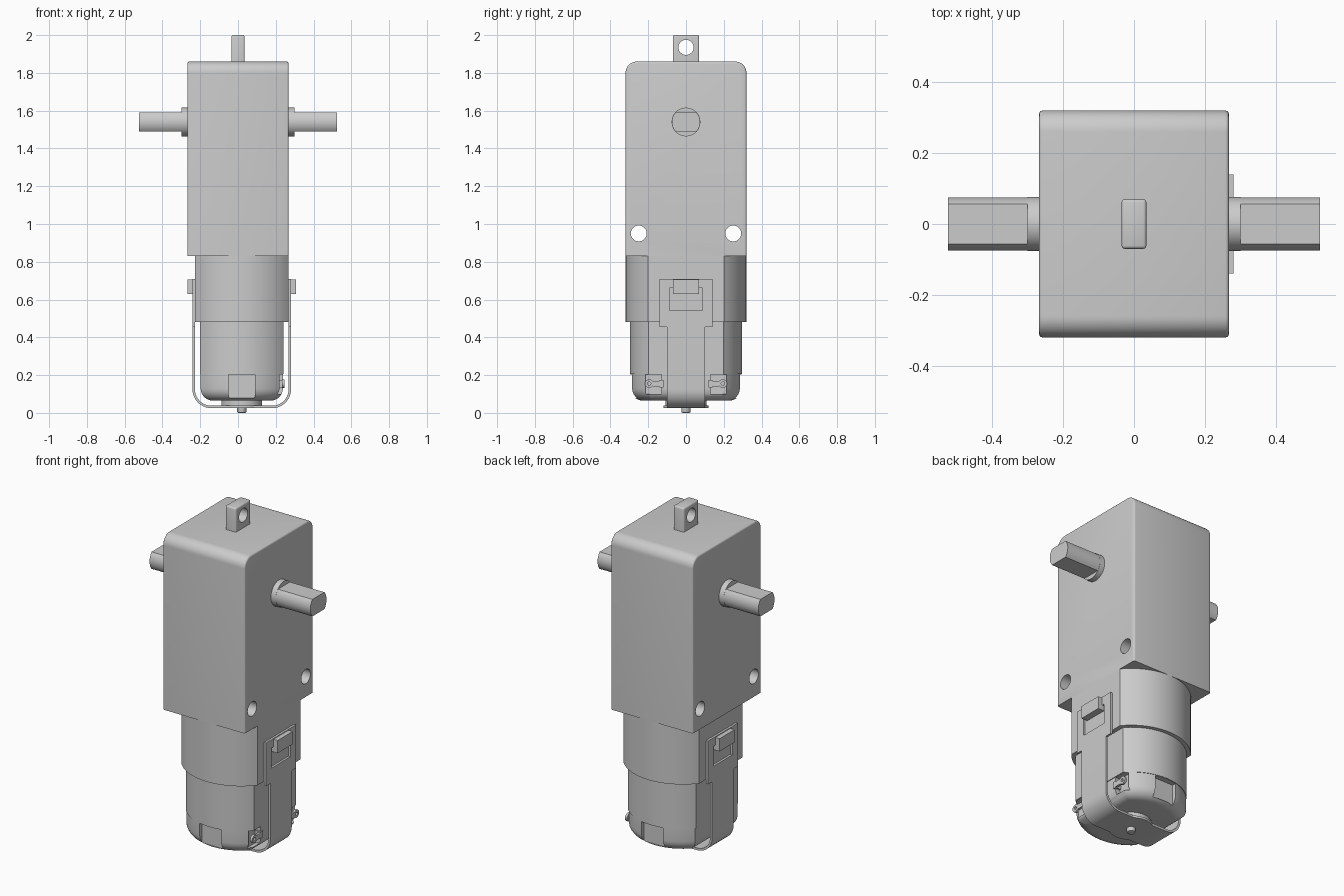
import bpy, bmesh
from math import sin, cos, pi, asin, radians
from mathutils import Vector

if "Cube" in bpy.data.objects:
    bpy.data.objects.remove(bpy.data.objects["Cube"])

GREY = (0.6, 0.6, 0.6, 1)
grey = bpy.data.materials.new("plain grey")
grey.use_nodes = True
grey.diffuse_color = GREY
grey.node_tree.nodes["Principled BSDF"].inputs["Base Color"].default_value = GREY

CX = 0.02        # motor axis, slightly off the gearbox centre
AXLE_Z = 1.54


def arc(cx, cy, r, a0, a1, n=10):
    return [(cx + r * cos(radians(a0 + (a1 - a0) * i / n)),
             cy + r * sin(radians(a0 + (a1 - a0) * i / n))) for i in range(n + 1)]


def circle(cx, cy, r, n=40):
    return arc(cx, cy, r, 0, 360, n)[:-1]


def rect(a0, a1, b0, b1):
    return [(a0, b0), (a1, b0), (a1, b1), (a0, b1)]


def prism(name, outline, axis, lo, hi, bevel=0, pick=None, segments=4):
    """Extrude an outline along an axis, then round the edges chosen by pick."""
    place = {"x": lambda a, b, t: (t, a, b),
             "y": lambda a, b, t: (a, t, b),
             "z": lambda a, b, t: (a, b, t)}[axis]
    bm = bmesh.new()
    base = bm.faces.new([bm.verts.new(place(a, b, lo)) for a, b in outline])
    ext = bmesh.ops.extrude_face_region(bm, geom=[base])
    moved = [g for g in ext["geom"] if isinstance(g, bmesh.types.BMVert)]
    bmesh.ops.translate(bm, verts=moved, vec=Vector(place(0, 0, hi - lo)))
    bmesh.ops.recalc_face_normals(bm, faces=bm.faces)
    if bevel:
        edges = [e for e in bm.edges if pick is None or pick(*[v.co for v in e.verts])]
        bmesh.ops.bevel(bm, geom=edges, offset=bevel, segments=segments,
                        profile=0.5, affect="EDGES")
    mesh = bpy.data.meshes.new(name)
    bm.to_mesh(mesh)
    bm.free()
    mesh.materials.append(grey)
    obj = bpy.data.objects.new(name, mesh)
    bpy.context.collection.objects.link(obj)
    return obj


def cut(obj, *cutters):
    """Subtract the cutters and remove them."""
    for c in cutters:
        c.hide_render = True
        mod = obj.modifiers.new("cut", "BOOLEAN")
        mod.operation, mod.solver, mod.object = "DIFFERENCE", "EXACT", c
        bpy.context.view_layer.objects.active = obj
        bpy.ops.object.modifier_apply(modifier=mod.name)
        bpy.data.objects.remove(c)


def flat_sided(r, half):
    """Circle with two flats facing +x and -x."""
    a = 90 - math_deg(asin(half / r))
    return arc(CX, 0, r, a, 180 - a, 24) + arc(CX, 0, r, 180 + a, 360 - a, 24)


def math_deg(a):
    return a * 180 / pi


# Gearbox: block with two rounded top edges and side rims softened
side = ([(-0.32, 0.83), (0.32, 0.83)] + arc(0.26, 1.8, 0.06, 0, 90)
        + arc(-0.26, 1.8, 0.06, 90, 180))
gearbox = prism("gearbox", side, "x", -0.268, 0.268, 0.01,
                lambda p, q: abs(p.x - q.x) < 0.01 and max(p.z, q.z) > 0.84, 3)
cut(gearbox, *[prism("hole", circle(y, 0.95, 0.042), "x", -0.5, 0.5)
               for y in (-0.25, 0.25)])

# Mounting tab with a hole
tab = prism("mounting_tab", rect(-0.035, 0.035, -0.07, 0.07), "z", 1.84, 2.0, 0.009,
            lambda p, q: max(p.z, q.z) > 1.9, 3)
cut(tab, prism("hole", circle(0, 1.935, 0.04), "x", -0.2, 0.2))

# Output shafts: round collar, then two flats
flat = math_deg(asin(0.05 / 0.075))
shaft_outline = (arc(0, AXLE_Z, 0.075, -flat, flat)
                 + arc(0, AXLE_Z, 0.075, 180 - flat, 180 + flat))
for s, word in ((1, "left"), (-1, "right")):
    prism(word + "_shaft_collar", circle(0, AXLE_Z, 0.076), "x", *sorted((s * 0.25, s * 0.3)))
    prism(word + "_shaft", shaft_outline, "x", *sorted((s * 0.25, s * 0.525)))

# Motor sleeve and can
prism("motor_sleeve", flat_sided(0.32, 0.248), "z", 0.48, 0.835)
prism("motor_can", flat_sided(0.297, 0.222), "z", 0.205, 0.5)

# End cap with rounded bottom, end notches and terminal recesses
cap = prism("end_cap", flat_sided(0.294, 0.218), "z", 0.065, 0.205, 0.065,
            lambda p, q: max(p.z, q.z) < 0.07, 6)
notches = [prism("notch", rect(CX - 0.07, CX + 0.07, *sorted((s * 0.262, s * 0.4))),
                 "z", 0.08, 0.203) for s in (-1, 1)]
recesses = [prism("recess", rect(0.208, 0.3, *sorted((s * 0.13, s * 0.215))),
                  "z", 0.1, 0.203) for s in (-1, 1)]
cut(cap, *notches, *recesses)
prism("bearing_boss", circle(CX, 0, 0.108), "z", 0.03, 0.08)
prism("shaft_pin", circle(CX, 0, 0.024, 20), "z", 0.0, 0.04, 0.006,
      lambda p, q: max(p.z, q.z) < 0.01, 2)

# Solder terminals on the left side
for s, word in ((-1, "front"), (1, "back")):
    eye = s * 0.195
    ring = prism(word + "_terminal", circle(eye, 0.155, 0.023, 20), "x", 0.232, 0.246)
    cut(ring, prism("hole", circle(eye, 0.155, 0.009, 16), "x", 0.1, 0.4))
    prism(word + "_terminal_arm", rect(*sorted((s * 0.12, s * 0.176)), 0.14, 0.17),
          "x", 0.232, 0.246)
    prism(word + "_terminal_root", rect(*sorted((s * 0.12, s * 0.14)), 0.135, 0.175),
          "x", 0.19, 0.246)

# Strap: U-shaped band under the motor
L, R, B, T = -0.241, 0.281, 0.025, 0.013


def u_path(off, top=0.5, r=0.1):
    return ([(L + off, top)] + arc(L + r, B + r, r - off, 180, 270)
            + arc(R - r, B + r, r - off, 270, 360) + [(R - off, top)])


prism("strap_band", u_path(0) + u_path(T)[::-1], "y", -0.1, 0.1)
prism("strap_bottom_disc", circle(CX, 0, 0.12), "z", B, B + T)

# Strap ends with windows, hooked over catches on the sleeve
for s, word, outer in ((1, "left", R), (-1, "right", L)):
    inner = outer - s * T
    plate = prism(word + "_strap_end", rect(-0.14, 0.14, 0.455, 0.71), "x",
                  *sorted((inner, outer)))
    cut(plate, prism("window", rect(-0.087, 0.087, 0.542, 0.66), "x",
                     outer - 0.1, outer + 0.1))
    prism(word + "_strap_catch", rect(-0.07, 0.07, 0.63, 0.705), "x",
          *sorted((inner - s * 0.02, outer + s * 0.027)))

# Smooth the curved faces and keep the corners sharp
bpy.ops.object.select_all(action="DESELECT")
for obj in bpy.context.collection.objects:
    if obj.type == "MESH" and grey.name in obj.data.materials:
        obj.select_set(True)
        bpy.context.view_layer.objects.active = obj
bpy.ops.object.shade_smooth_by_angle(angle=radians(32))
